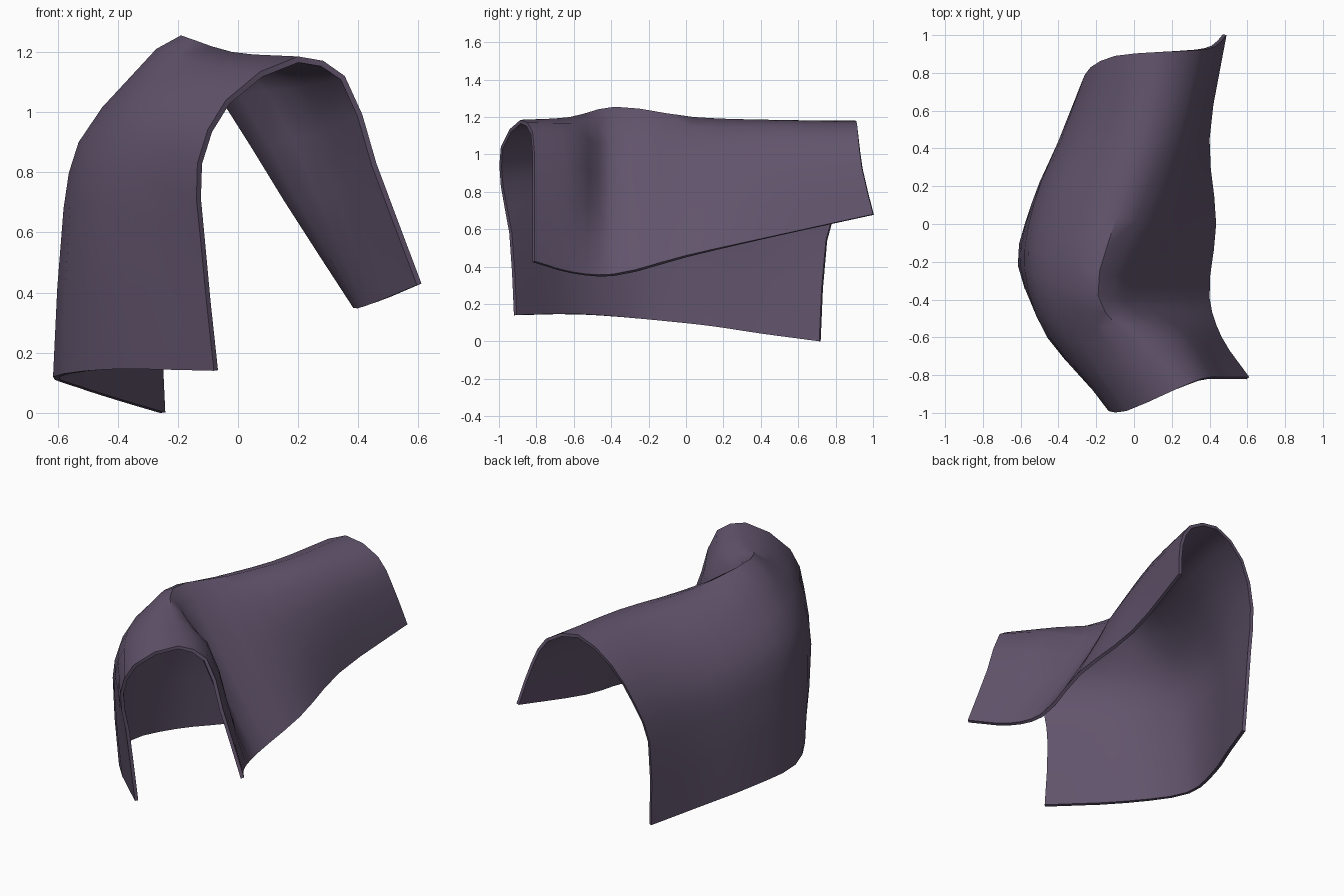
import bpy
from mathutils import Vector

if "Cube" in bpy.data.objects:
    bpy.data.objects.remove(bpy.data.objects["Cube"])

# Arch cross-sections from front to back, each from left hem over the ridge to right hem
SECTIONS = [
    [(-.08, -.92, .14), (-.125, -.945, .58), (-.135, -.99, .83), (-.04, -.99, 1.04),
     (.20, -.885, 1.185), (.355, -.82, 1.12), (.46, -.81, .83), (.61, -.81, .43)],
    [(-.43, -.58, .145), (-.46, -.60, .70), (-.40, -.62, .92), (-.27, -.63, 1.09),
     (-.02, -.62, 1.20), (.19, -.58, 1.09), (.335, -.58, .74), (.465, -.60, .37)],
    [(-.615, -.22, .12), (-.58, -.24, .68), (-.53, -.26, .90), (-.355, -.33, 1.12),
     (-.19, -.38, 1.255), (-.045, -.40, 1.06), (.17, -.40, .715), (.40, -.39, .36)],
    [(-.535, .12, .085), (-.53, .11, .67), (-.47, .10, .88), (-.32, .08, 1.06),
     (-.09, .04, 1.20), (.11, 0, 1.05), (.27, 0, .76), (.435, 0, .46)],
    [(-.395, .42, .04), (-.40, .44, .58), (-.35, .46, .82), (-.20, .46, 1.04),
     (.05, .46, 1.185), (.24, .45, 1.09), (.34, .45, .86), (.40, .45, .56)],
    [(-.26, .72, 0), (-.275, .755, .54), (-.23, .83, .79), (-.10, .89, 1.04),
     (.12, .91, 1.18), (.34, .92, 1.10), (.43, .94, .93), (.49, 1, .68)],
]


def smooth_path(points, steps):
    """Centripetal Catmull-Rom curve through the points."""
    p = [Vector(q) for q in points]
    p = [p[0] * 2 - p[1]] + p + [p[-1] * 2 - p[-2]]
    out = []
    for i in range(1, len(p) - 2):
        a, b, c, d = p[i - 1:i + 3]
        t = [0.0]
        for u, v in ((a, b), (b, c), (c, d)):
            t.append(t[-1] + max((v - u).length, 1e-4) ** 0.5)
        for s in range(steps):
            x = t[1] + (t[2] - t[1]) * s / steps
            a1 = a.lerp(b, x / t[1])
            a2 = b.lerp(c, (x - t[1]) / (t[2] - t[1]))
            a3 = c.lerp(d, (x - t[2]) / (t[3] - t[2]))
            b1 = a1.lerp(a2, x / t[2])
            b2 = a2.lerp(a3, (x - t[1]) / (t[3] - t[1]))
            out.append(b1.lerp(b2, (x - t[1]) / (t[2] - t[1])))
    return out + [p[-2]]


# Loft the draped sheet through the sections
rows = [smooth_path(s, 2) for s in SECTIONS]
columns = [smooth_path(c, 3) for c in zip(*rows)]
grid = list(zip(*columns))
n = len(columns)
verts = [v for row in grid for v in row]
faces = [(r * n + c, r * n + c + 1, (r + 1) * n + c + 1, (r + 1) * n + c)
         for r in range(len(grid) - 1) for c in range(n - 1)]
mesh = bpy.data.meshes.new("draped_cloth")
mesh.from_pydata(verts, [], faces)
cloth = bpy.data.objects.new("draped_cloth", mesh)
bpy.context.collection.objects.link(cloth)

# Cloth thickness, inward from the outer surface
solid = cloth.modifiers.new("thickness", 'SOLIDIFY')
solid.thickness = 0.02
solid.offset = -1
bpy.context.view_layer.objects.active = cloth
cloth.select_set(True)
bpy.ops.object.modifier_apply(modifier="thickness")
bpy.ops.object.shade_smooth_by_angle(angle=0.9)

# Dusky purple fabric
fabric = bpy.data.materials.new("purple_fabric")
fabric.diffuse_color = (0.12, 0.088, 0.15, 1)
fabric.use_nodes = True
fabric.node_tree.nodes["Principled BSDF"].inputs["Base Color"].default_value = fabric.diffuse_color
mesh.materials.append(fabric)
